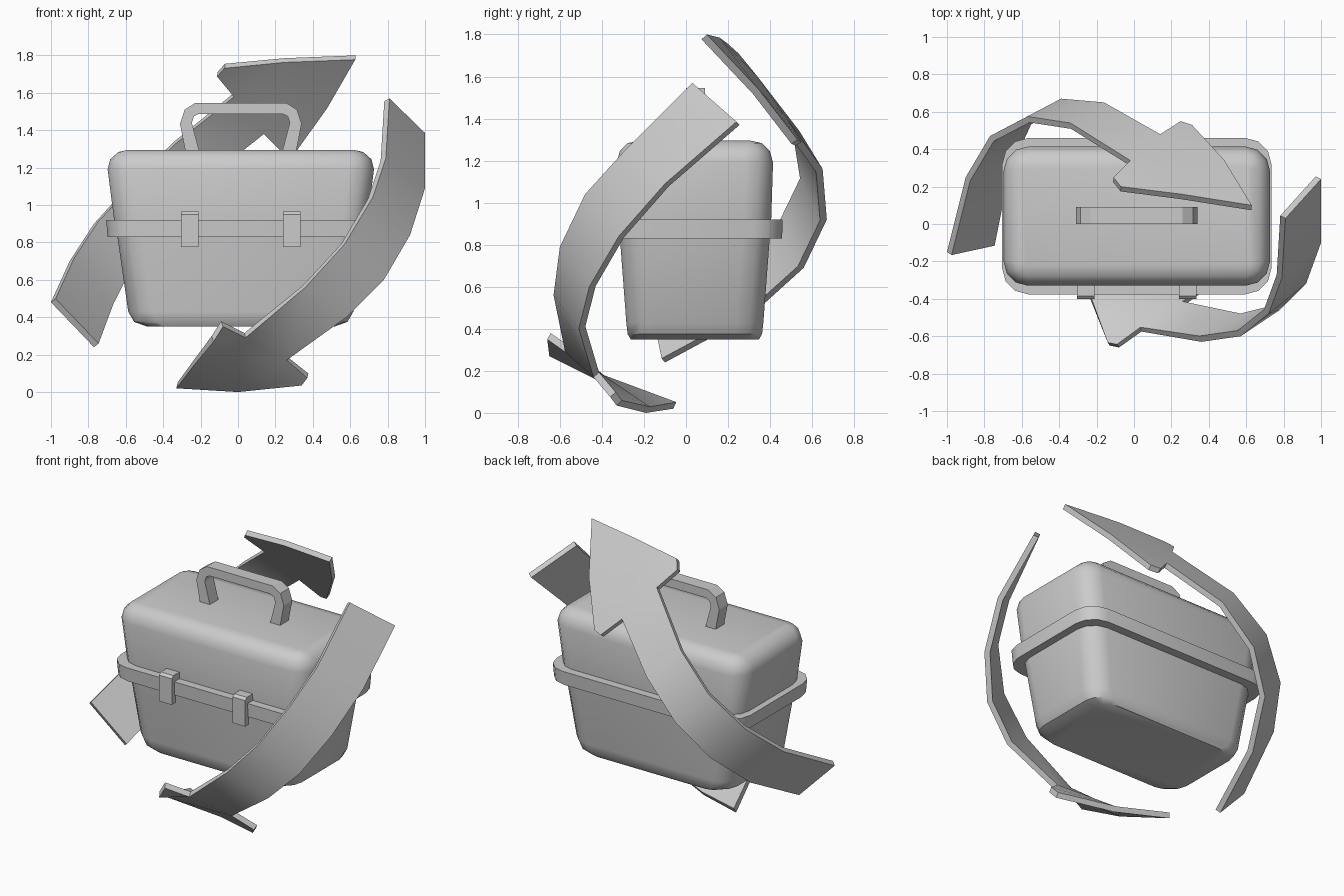
import bpy, bmesh, math
from mathutils import Vector

if "Cube" in bpy.data.objects:
    bpy.data.objects.remove(bpy.data.objects["Cube"])

CX, CY = 0.015, 0.042  # centre of the case


def finish(name, verts, faces, angle=30, recalc=True):
    me = bpy.data.meshes.new(name)
    me.from_pydata(verts, [], faces)
    if recalc:
        bm = bmesh.new()
        bm.from_mesh(me)
        bmesh.ops.recalc_face_normals(bm, faces=bm.faces)
        bm.to_mesh(me)
        bm.free()
    ob = bpy.data.objects.new(name, me)
    bpy.context.collection.objects.link(ob)
    bpy.ops.object.select_all(action='DESELECT')
    ob.select_set(True)
    bpy.context.view_layer.objects.active = ob
    bpy.ops.object.shade_smooth_by_angle(angle=math.radians(angle))
    return ob


def loft(name, rings, seg=3):
    """Stack of rounded rectangles: (half x, half y, z, corner radius)."""
    verts, faces = [], []
    n = 4 * (seg + 1)
    for hx, hy, z, r in rings:
        for q, (sx, sy) in enumerate(((1, 1), (-1, 1), (-1, -1), (1, -1))):
            for k in range(seg + 1):
                a = math.pi / 2 * (q + k / seg)
                verts.append((CX + sx * (hx - r) + r * math.cos(a),
                              CY + sy * (hy - r) + r * math.sin(a), z))
    for i in range(len(rings) - 1):
        for j in range(n):
            k = (j + 1) % n
            faces.append((i * n + j, i * n + k, (i + 1) * n + k, (i + 1) * n + j))
    faces.append(tuple(reversed(range(n))))
    faces.append(tuple(range((len(rings) - 1) * n, len(rings) * n)))
    return finish(name, verts, faces, 40)


def prism(name, lo, hi):
    """Closed solid between two matching outlines."""
    n = len(lo)
    faces = [tuple(range(n)), tuple(range(n, 2 * n))]
    faces += [(i, (i + 1) % n, n + (i + 1) % n, n + i) for i in range(n)]
    return finish(name, lo + hi, faces, 20)


def arrow(name, left, right, head, thick=0.035):
    """Curved ribbon between two edges, ending in an arrow head, thickened inward."""
    n = len(left)
    verts = left + right + head
    faces = [(i, i + 1, n + i + 1, n + i) for i in range(n - 1)]
    a, b, h = n - 1, 2 * n - 1, 2 * n
    # head order: barb, barb corner, mid, tip, mid, barb corner, barb
    faces += [(a, h, h + 1, h + 2), (b, a, h + 2, h + 4),
              (h + 6, b, h + 4, h + 5), (h + 4, h + 2, h + 3)]
    ob = finish(name, verts, faces)
    centre = Vector((0, 0, 0.9))
    if sum(p.normal.dot(p.center - centre) for p in ob.data.polygons) < 0:
        ob.data.flip_normals()
    mod = ob.modifiers.new("thickness", 'SOLIDIFY')
    mod.thickness = thick
    mod.offset = -1
    bpy.ops.object.modifier_apply(modifier=mod.name)
    bpy.ops.object.shade_smooth_by_angle(angle=math.radians(30))
    return ob


# Case: lower body, rim and lid
loft("lower_body", [(0.50, 0.305, 0.35, 0.10), (0.57, 0.32, 0.375, 0.12),
                    (0.602, 0.326, 0.43, 0.13), (0.667, 0.36, 0.88, 0.13)])
loft("rim", [(0.712, 0.415, 0.83, 0.14), (0.72, 0.418, 0.92, 0.14)])
loft("lid", [(0.672, 0.362, 0.88, 0.13), (0.712, 0.372, 1.19, 0.13),
             (0.698, 0.357, 1.245, 0.12), (0.655, 0.32, 1.283, 0.07),
             (0.605, 0.265, 1.295, 0.01)])

# Handle: mirrored arch profile
outer = [(0.295, 1.28), (0.325, 1.435), (0.30, 1.51), (0.245, 1.545)]
inner = [(0.22, 1.28), (0.262, 1.44), (0.25, 1.475), (0.225, 1.487)]
arch = outer + [(-x, z) for x, z in reversed(outer)]
arch += [(-x, z) for x, z in inner] + list(reversed(inner))
prism("handle", [(CX + x, 0.0, z) for x, z in arch],
      [(CX + x, 0.09, z) for x, z in arch])

# Latches hooked over the rim
hook = [(-0.31, 0.965), (-0.385, 0.965), (-0.402, 0.95), (-0.402, 0.775),
        (-0.36, 0.775), (-0.36, 0.92), (-0.31, 0.92)]
for side, x in (("left", -0.257), ("right", 0.288)):
    prism("latch_" + side, [(x - 0.047, y, z) for y, z in hook],
          [(x + 0.047, y, z) for y, z in hook])

# Curved arrow sweeping down across the front
arrow("front_arrow",
      [(0.81, 0.03, 1.57), (0.79, -0.29, 1.25), (0.72, -0.48, 1.04),
       (0.57, -0.60, 0.79), (0.36, -0.63, 0.56), (0.04, -0.575, 0.29)],
      [(1.0, 0.24, 1.385), (1.0, -0.10, 1.09), (0.92, -0.32, 0.84),
       (0.78, -0.46, 0.60), (0.58, -0.51, 0.40), (0.26, -0.44, 0.17)],
      [(-0.08, -0.66, 0.35), (-0.13, -0.65, 0.27), (-0.23, -0.41, 0.15),
       (-0.33, -0.06, 0.02), (0.0, -0.19, 0.0), (0.34, -0.33, 0.035),
       (0.37, -0.36, 0.075)])

# Curved arrow sweeping up across the back
arrow("back_arrow",
      [(-1.0, -0.15, 0.48), (-0.90, 0.25, 0.70), (-0.77, 0.47, 0.90),
       (-0.57, 0.575, 1.12), (-0.34, 0.54, 1.34), (-0.02, 0.34, 1.60)],
      [(-0.77, -0.10, 0.24), (-0.69, 0.30, 0.455), (-0.57, 0.56, 0.69),
       (-0.39, 0.67, 0.92), (-0.16, 0.65, 1.16), (0.14, 0.48, 1.40)],
      [(-0.11, 0.25, 1.71), (-0.07, 0.20, 1.755), (0.25, 0.16, 1.785),
       (0.63, 0.10, 1.80), (0.48, 0.345, 1.54), (0.31, 0.53, 1.30),
       (0.25, 0.55, 1.29)])
